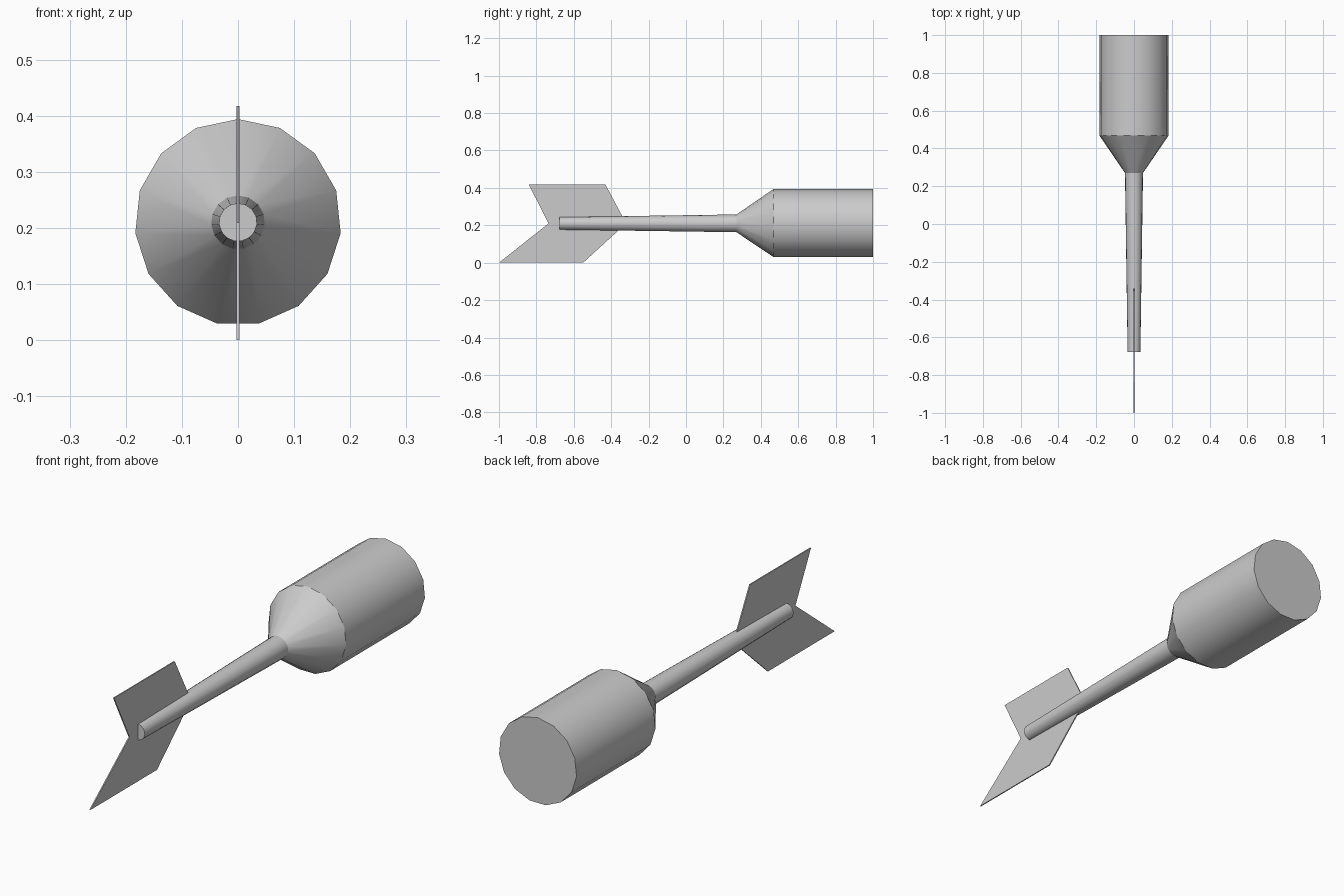
import bpy, bmesh, math

cube = bpy.data.objects.get("Cube")
if cube:
    bpy.data.objects.remove(cube)

SIDES = 15
AXIS_Z = 0.21

grey = bpy.data.materials.new("light grey")
grey.use_nodes = True
colour = (0.6, 0.6, 0.6, 1)
grey.diffuse_color = colour
grey.node_tree.nodes["Principled BSDF"].inputs["Base Color"].default_value = colour


def finish(name, bm):
    bmesh.ops.recalc_face_normals(bm, faces=bm.faces)
    mesh = bpy.data.meshes.new(name)
    bm.to_mesh(mesh)
    bm.free()
    mesh.materials.append(grey)
    obj = bpy.data.objects.new(name, mesh)
    bpy.context.collection.objects.link(obj)
    return obj


def turned(name, profile):
    """Lathe (y, radius) pairs around the long axis, with flat end caps."""
    bm = bmesh.new()
    rings = []
    for y, r in profile:
        angles = [2 * math.pi * i / SIDES for i in range(SIDES)]
        rings.append([bm.verts.new((r * math.sin(a), y, AXIS_Z + r * math.cos(a)))
                      for a in angles])
    for a, b in zip(rings, rings[1:]):
        for i in range(SIDES):
            j = (i + 1) % SIDES
            bm.faces.new((a[i], a[j], b[j], b[i]))
    bm.faces.new(rings[0])
    bm.faces.new(rings[-1])
    obj = finish(name, bm)
    obj.data.shade_smooth()
    obj.data.set_sharp_from_angle(angle=math.radians(30))
    return obj


def plate(name, outline, thickness):
    """Extrude a (y, z) outline symmetrically across x."""
    bm = bmesh.new()
    face = bm.faces.new([bm.verts.new((-thickness / 2, y, z)) for y, z in outline])
    moved = bmesh.ops.extrude_face_region(bm, geom=[face])["geom"]
    verts = [v for v in moved if isinstance(v, bmesh.types.BMVert)]
    bmesh.ops.translate(bm, verts=verts, vec=(thickness, 0, 0))
    return finish(name, bm)


# Tapered shaft, shoulder and thick barrel in one turned body
turned("shaft_and_barrel", [(-0.677, 0.034), (0.27, 0.048), (0.468, 0.184), (1, 0.184)])

# Thin swept tail fin running through the shaft
plate("tail_fin", [(-1, 0), (-0.55, 0), (-0.32, AXIS_Z), (-0.43, 0.417),
                   (-0.84, 0.417), (-0.735, AXIS_Z)], 0.005)
